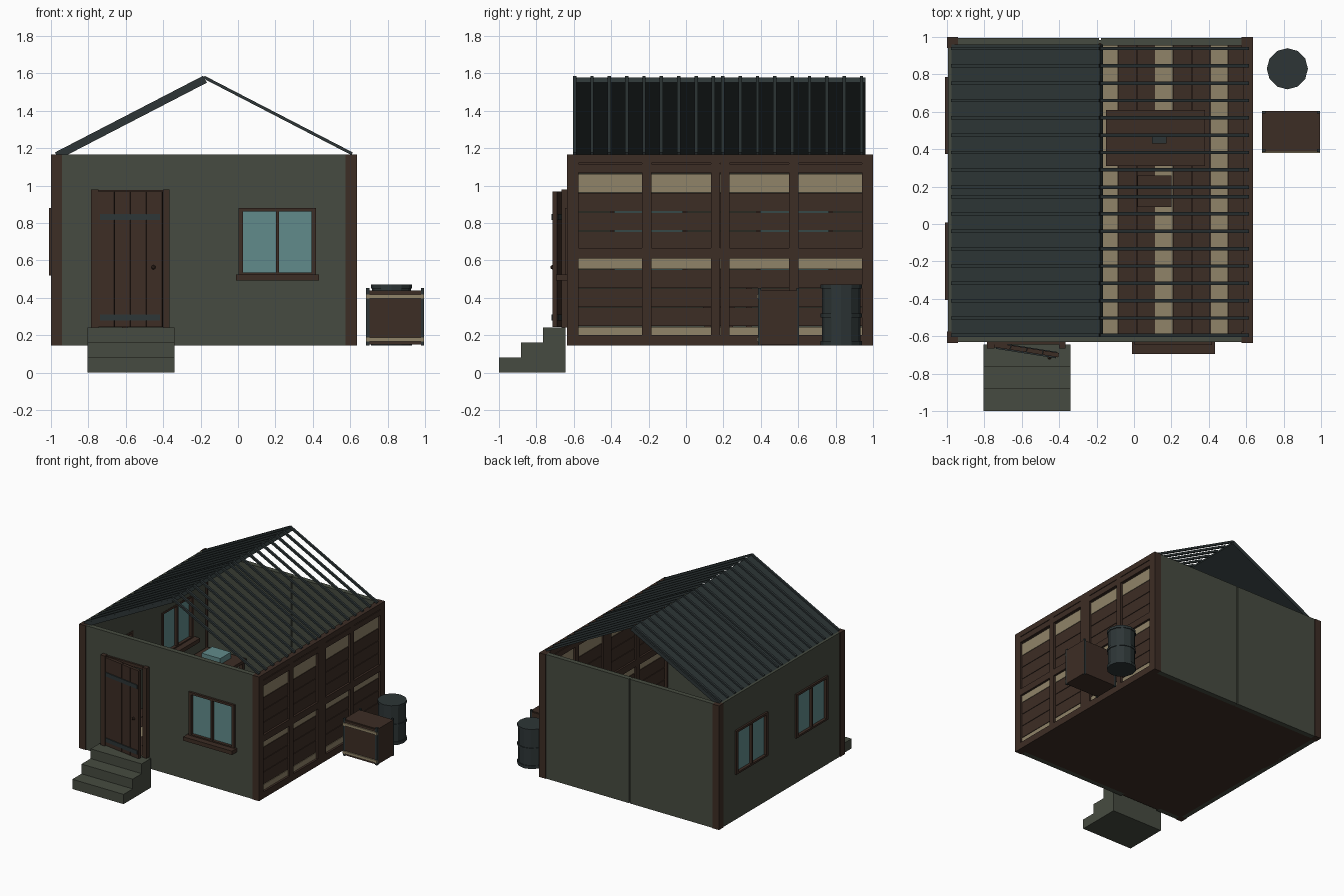
import bpy, bmesh
from math import atan2, radians
from mathutils import Matrix, Vector

if "Cube" in bpy.data.objects:
    bpy.data.objects.remove(bpy.data.objects["Cube"])


def material(name, *rgb):
    mat = bpy.data.materials.new(name)
    mat.use_nodes = True
    color = (*rgb, 1)
    mat.diffuse_color = color
    mat.node_tree.nodes["Principled BSDF"].inputs["Base Color"].default_value = color
    return mat


PLASTER = material("grey plaster", .062, .071, .052)
WOOD = material("dark wood", .046, .026, .018)
TAN = material("pale wood", .28, .23, .14)
METAL = material("dark metal", .026, .036, .037)
GLASS = material("blue glass", .12, .26, .26)


def add_box(bm, x, y, z):
    size = Vector((x[1] - x[0], y[1] - y[0], z[1] - z[0]))
    mid = Vector((x[0] + x[1], y[0] + y[1], z[0] + z[1])) / 2
    bmesh.ops.create_cube(bm, size=1, matrix=Matrix.Translation(mid) @ Matrix.Diagonal((*size, 1)))


def finish(bm, name, mat, matrix=None):
    mesh = bpy.data.meshes.new(name)
    bm.to_mesh(mesh)
    bm.free()
    mesh.materials.append(mat)
    obj = bpy.data.objects.new(name, mesh)
    bpy.context.collection.objects.link(obj)
    if matrix:
        obj.matrix_world = matrix
    return obj


def boxes(name, mat, parts, matrix=None):
    bm = bmesh.new()
    for part in parts:
        add_box(bm, *part)
    return finish(bm, name, mat, matrix)


# main extents
X0, X1, Y0, Y1, Z0, Z1 = -1, .635, -.635, 1, .145, 1.165
MX, MY = (X0 + X1) / 2, (Y0 + Y1) / 2
T, POST = .045, .06
FULL = (Z0, Z1)


def wall_parts(a0, a1, holes):
    """Spans along a wall and their heights, leaving the holes open."""
    spans, start = [], a0
    for h0, h1, bottom, top in holes:
        spans += [((start, h0), FULL), ((h0, h1), (top, Z1))]
        if bottom > Z0:
            spans.append(((h0, h1), (Z0, bottom)))
        start = h1
    return spans + [((start, a1), FULL)]


# plaster walls
WIN_W, WIN_Z = .4, (.52, .875)
door_hole = (-.75, -.4, Z0, .95)
front_window, side_windows = .21, (-.2, .58)
win_hole = lambda c: (c - WIN_W / 2, c + WIN_W / 2, *WIN_Z)
boxes("front_wall", PLASTER, [(a, (Y0 + .005, Y0 + T), z) for a, z in
      wall_parts(X0 + POST, X1 - POST, [door_hole, win_hole(front_window)])])
boxes("left_wall", PLASTER, [((X0 + .005, X0 + T), a, z) for a, z in
      wall_parts(Y0 + POST, Y1 - POST, [win_hole(c) for c in side_windows])])
boxes("back_wall", PLASTER, [((X0 + POST, MX - .005), (Y1 - T, Y1 - .005), FULL),
                             ((MX + .005, X1 - POST), (Y1 - T, Y1 - .005), FULL),
                             ((MX - .01, MX + .01), (Y1 - T + .01, Y1 - .015), FULL)])
boxes("corner_posts", WOOD, [(x, y, FULL)
      for x in ((X0, X0 + POST), (X1 - POST, X1))
      for y in ((Y0, Y0 + POST), (Y1 - POST, Y1))])

# plank wall: boards, every fourth one pale, held in a two-bay frame
BOARD = (Z1 - Z0) / 10
for name, mat, pale in (("wall_boards", WOOD, False), ("pale_wall_boards", TAN, True)):
    boxes(name, mat, [((X1 - .035, X1 - .017), (Y0 + POST, Y1 - POST),
                       (Z0 + i * BOARD + .002, Z0 + (i + 1) * BOARD - .002))
                      for i in range(10) if (i % 4 == 0) == pale])
frame_x = (X1 - .05, X1)
stud = lambda y, w: (frame_x, (y - w / 2, y + w / 2), FULL)
rails = [(frame_x, (Y0 + POST, Y1 - POST), z)
         for z in ((Z0, .2), (.61, .665), (1.07, 1.115), (1.12, Z1))]
boxes("wall_frame", WOOD, rails + [stud(MY - .026, .048), stud(MY + .026, .048)]
      + [stud(MY + s * .393, .05) for s in (-1, 1)])

# floor boards, every third one pale
PLANK = .0982
boxes("floor_base", WOOD, [((X0 + .02, X1 - .02), (Y0 + .02, Y1 - .02), (Z0, Z0 + .03))])
for name, mat, pale in (("floor_boards", WOOD, False), ("pale_floor_boards", TAN, True)):
    spans = [(MX + i * PLANK + .001, MX + (i + 1) * PLANK - .001) for i in range(-8, 8)]
    boxes(name, mat, [(s, (Y0 + T, Y1 - T), (Z0 + .03, Z0 + .05))
                      for i, s in enumerate(spans, -8) if (i % 3 == 0) == pale])

# roof: sheet on one slope, bare ribs on both
RIDGE = Vector((MX, 0, 1.58))
rib_ys = [start + i * .0927 for start in (-.595, .197) for i in range(9)]
for side, eave_x in (("left", X1 - .025), ("right", X0 + .025)):
    run = Vector((eave_x, 0, Z1 + .005)) - RIDGE
    slope = Matrix.Translation(RIDGE) @ Matrix.Rotation(-atan2(run.z, run.x), 4, "Y")
    length = run.length
    up = 1 if run.x > 0 else -1
    boxes(side + "_roof_ribs", METAL,
          [((0, length), (y - .009, y + .009), (-.008, .008)) for y in rib_ys], slope)
    if side == "right":
        boxes("roof_sheet", METAL, [((0, length + .01), (-.605, .96),
                                     sorted((-.004 * up, -.034 * up)))], slope)


# windows: frame, mullion, panes and a sill
def window(name, matrix):
    w, (b, t), f = WIN_W / 2 + .007, (WIN_Z[0], WIN_Z[1] + .005), .025
    depth = (-.012, T)
    boxes(name + "_frame", WOOD,
          [((-w, f - w), depth, (b, t)), ((w - f, w), depth, (b, t)),
           ((-w, w), depth, (t - .018, t)), ((-w, w), depth, (b, b + .015)),
           ((-.008, .008), depth, (b, t))], matrix)
    boxes(name + "_glass", GLASS, [((f - w, w - f), (.012, .022), (b, t - .01))], matrix)
    boxes(name + "_sill", WOOD, [((-w - .015, w + .015), (-.06, .01), (b - .027, b + .005))], matrix)


window("front_window", Matrix.Translation((front_window, Y0, 0)))
for label, y in zip(("near", "far"), side_windows):
    # side windows have their sills indoors
    window(label + "_side_window",
           Matrix.Translation((X0 + T - .01, y, 0)) @ Matrix.Rotation(radians(90), 4, "Z"))

# door: frame, and a leaf standing slightly open
STEP = .08
frame_y = (Y0 - .03, Y0 + T)
boxes("door_frame", WOOD, [((-.785, -.745), frame_y, (STEP * 3, .98)),
                           ((-.402, -.365), frame_y, (STEP * 3, .98)),
                           ((-.745, -.402), (Y0 - .01, Y0 + T), (.95, .975))])
hinge = Matrix.Translation((-.745, Y0 - .012, 0)) @ Matrix.Rotation(radians(-9), 4, "Z")
boxes("door_leaf", WOOD, [((i * .087, i * .087 + .085), (-.012, .012), (STEP * 3 + .005, .967))
                          for i in range(4)], hinge)
boxes("door_straps", METAL, [((.01, .335), (-.019, .016), (z, z + .032)) for z in (.278, .817)], hinge)
bm = bmesh.new()
bmesh.ops.create_icosphere(bm, subdivisions=1, radius=.013, matrix=Matrix.Translation((.3, -.02, .563)))
finish(bm, "door_knob", WOOD, hinge)

# front steps
boxes("front_steps", PLASTER, [((-.805, -.34), (-1 + i * .118, -.645), (i * STEP, (i + 1) * STEP))
                               for i in range(3)])

# crate beside the plank wall
CX, CY, CZ = (.685, .995), (.388, .605), (Z0, .445)
boxes("crate_body", WOOD, [((CX[0] + .008, CX[1] - .008), CY, (Z0 + .005, CZ[1] - .01)),
                           (CX, (CY[0] + .008, CY[1] - .008), (Z0 + .005, CZ[1] - .005))])
boxes("crate_corners", METAL, [(x, y, (Z0, CZ[1] + .006))
      for x in ((CX[0], CX[0] + .017), (CX[1] - .017, CX[1]))
      for y in ((CY[0] - .004, CY[0] + .014), (CY[1] - .014, CY[1]))])
boxes("crate_strips", TAN, [(CX, (CY[0] - .009, CY[0]), (z, z + .022)) for z in (.165, .395)])

# barrel with hoops
bm = bmesh.new()
for low, high, radius in ((Z0 + .005, .465, .104), (Z0, .17, .11), (.295, .315, .11), (.45, .47, .11)):
    bmesh.ops.create_cone(bm, cap_ends=True, segments=12, radius1=radius, radius2=radius,
                          depth=high - low, matrix=Matrix.Translation((.82, .83, (low + high) / 2)))
finish(bm, "barrel", METAL)


# furniture
def furniture(name, x, y, top, leg=.03):
    legs = [((a, a + leg), (b, b + leg), (Z0 + .05, top))
            for a in (x[0] + .01, x[1] - leg - .01) for b in (y[0] + .01, y[1] - leg - .01)]
    boxes(name, WOOD, [(x, y, (top - .025, top))] + legs)


furniture("table", (-.15, .38), (.31, .61), .5)
furniture("stool", (.02, .2), (.09, .26), .36)
furniture("bed", (-.94, -.58), (.2, .94), .39)
boxes("table_box", METAL, [((.095, .175), (.43, .485), (.5, .54))])
boxes("bed_pillow", GLASS, [((-.85, -.68), (.74, .88), (.39, .44))])
